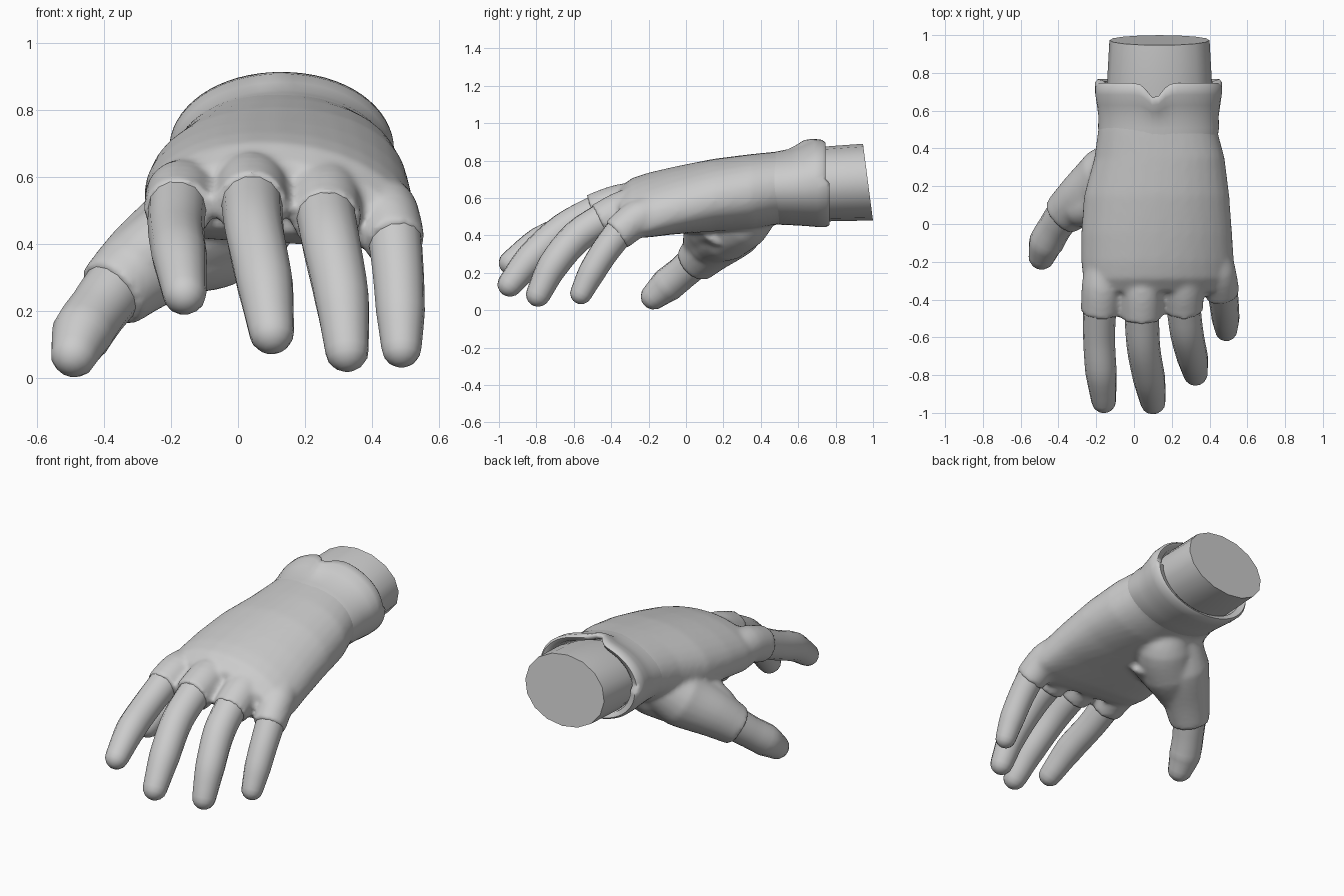
import bpy, bmesh, math
from mathutils import Vector

cube = bpy.data.objects.get("Cube")
if cube:
    bpy.data.objects.remove(cube)

grey = bpy.data.materials.new("plain grey")
grey.use_nodes = True
grey.diffuse_color = (0.6, 0.6, 0.6, 1)
grey.node_tree.nodes["Principled BSDF"].inputs["Base Color"].default_value = (0.6, 0.6, 0.6, 1)


def skin(bm, rings, closed=False):
    """Bridge rings of points; cap both ends or join last ring to first."""
    loops = [[bm.verts.new(p) for p in ring] for ring in rings]
    n = len(loops[0])
    pairs = list(zip(loops, loops[1:]))
    if closed:
        pairs.append((loops[-1], loops[0]))
    faces = []
    for a, b in pairs:
        for i in range(n):
            j = (i + 1) % n
            faces.append(bm.faces.new((a[i], a[j], b[j], b[i])))
    if not closed:
        faces.append(bm.faces.new(loops[0][::-1]))
        faces.append(bm.faces.new(loops[-1]))
    bmesh.ops.recalc_face_normals(bm, faces=faces)


def section(y, xc, zc, a, b, power=2.4, arch=0.0, tilt=0.0, n=32):
    """Rounded cross-section in the xz plane, arched over the back of the hand."""
    ring = []
    for i in range(n):
        t = 2 * math.pi * i / n
        c, s = math.cos(t), math.sin(t)
        dx = a * math.copysign(abs(c) ** (2 / power), c)
        dz = b * math.copysign(abs(s) ** (2 / power), s)
        ring.append(Vector((xc + dx, y, zc + dz - arch * dx * dx - tilt * dx)))
    return ring


def tube(bm, points, radii, round_tip=True, n=14, steps=4):
    """Sweep a circle along a smooth path, optionally with a rounded end."""
    pts = [Vector(p) for p in points]
    ext = [2 * pts[0] - pts[1]] + pts + [2 * pts[-1] - pts[-2]]
    path = []
    for k in range(len(pts) - 1):
        p0, p1, p2, p3 = ext[k:k + 4]
        for s in range(steps):
            t = s / steps
            p = 0.5 * (2 * p1 + (p2 - p0) * t + (2 * p0 - 5 * p1 + 4 * p2 - p3) * t * t
                       + (3 * p1 - p0 - 3 * p2 + p3) * t ** 3)
            path.append((p, radii[k] + (radii[k + 1] - radii[k]) * t))
    path.append((pts[-1], radii[-1]))
    if round_tip:
        end = (pts[-1] - path[-2][0]).normalized()
        for ang in (25, 48, 68, 82):
            u = math.radians(ang)
            path.append((pts[-1] + end * radii[-1] * math.sin(u), radii[-1] * math.cos(u)))
    rings = []
    for k, (p, r) in enumerate(path):
        d = (path[min(k + 1, len(path) - 1)][0] - path[max(k - 1, 0)][0]).normalized()
        side = d.cross(Vector((0, 0, 1))).normalized()
        up = side.cross(d)
        rings.append([p + r * (side * math.cos(2 * math.pi * i / n) + up * math.sin(2 * math.pi * i / n))
                      for i in range(n)])
    skin(bm, rings)


def finish(name, bm, angle=50):
    mesh = bpy.data.meshes.new(name)
    bm.to_mesh(mesh)
    bm.free()
    mesh.materials.append(grey)
    obj = bpy.data.objects.new(name, mesh)
    bpy.context.scene.collection.objects.link(obj)
    bpy.ops.object.select_all(action='DESELECT')
    obj.select_set(True)
    bpy.context.view_layer.objects.active = obj
    bpy.ops.object.shade_smooth_by_angle(angle=math.radians(angle))
    return obj


# Glove: palm, short finger sleeves and thumb root fused into one skin
bm = bmesh.new()
skin(bm, [section(*s) for s in (
    (0.62, 0.13, 0.66, 0.305, 0.20, 2.1),
    (0.50, 0.125, 0.655, 0.315, 0.195, 2.1),
    (0.35, 0.135, 0.635, 0.345, 0.20, 2.2, 0.1),
    (0.15, 0.12, 0.615, 0.385, 0.195, 2.2, 0.2),
    (-0.05, 0.12, 0.59, 0.40, 0.18, 2.3, 0.3, 0.03),
    (-0.20, 0.125, 0.57, 0.405, 0.165, 2.4, 0.4, 0.06),
    (-0.29, 0.13, 0.56, 0.40, 0.145, 2.4, 0.45, 0.08),
    (-0.36, 0.13, 0.54, 0.36, 0.105, 2.4, 0.45, 0.1))])
sleeves = [
    ([(-0.15, -0.16, 0.55), (-0.17, -0.33, 0.545), (-0.18, -0.475, 0.50)], (0.10, 0.108, 0.102)),
    ([(0.04, -0.16, 0.57), (0.04, -0.34, 0.565), (0.04, -0.50, 0.515)], (0.10, 0.112, 0.107)),
    ([(0.26, -0.14, 0.55), (0.26, -0.31, 0.54), (0.265, -0.46, 0.47)], (0.10, 0.109, 0.103)),
    ([(0.40, -0.10, 0.53), (0.44, -0.25, 0.495), (0.47, -0.375, 0.40)], (0.09, 0.10, 0.092)),
    ([(-0.02, 0.36, 0.56), (-0.14, 0.25, 0.44), (-0.27, 0.14, 0.345), (-0.38, 0.045, 0.25)],
     (0.13, 0.165, 0.14, 0.113)),
]
for path, radii in sleeves:
    tube(bm, path, radii, round_tip=False, n=20)
# Mound of the thumb and the web that ties it to the palm
tube(bm, [(0.07, 0.40, 0.58), (0.02, 0.30, 0.49), (-0.10, 0.20, 0.42), (-0.20, 0.14, 0.37)],
     (0.13, 0.165, 0.165, 0.13), n=20)
tube(bm, [(0.05, 0.20, 0.49), (-0.12, 0.13, 0.45), (-0.27, 0.09, 0.37)], (0.15, 0.14, 0.11), n=16)
glove = finish("glove", bm)
remesh = glove.modifiers.new("fuse", 'REMESH')
remesh.mode = 'VOXEL'
remesh.voxel_size = 0.014
remesh.use_smooth_shade = True
smooth = glove.modifiers.new("soften", 'SMOOTH')
smooth.factor = 0.5
smooth.iterations = 9

# Cuff: flared thick band with a notch in the middle of its upper edge
bm = bmesh.new()
rings = []
for y, a, b, lift in ((0.44, 0.31, 0.185, 0), (0.51, 0.320, 0.198, 0), (0.57, 0.318, 0.203, 0.1),
                      (0.64, 0.328, 0.217, 0.5), (0.70, 0.336, 0.232, 0.9), (0.75, 0.336, 0.235, 1),
                      (0.767, 0.322, 0.225, 1), (0.755, 0.285, 0.205, 1), (0.62, 0.265, 0.18, 0.4)):
    ring = section(y, 0.13, 0.655 + 0.025 * lift, a, b, 2.05, n=64)
    for p in ring:
        if p.z > 0.7 and p.y > 0.5:
            p.y -= (p.y - 0.5) * (0.08 + 0.3 * math.exp(-((p.x - 0.11) / 0.05) ** 2))
    rings.append(ring)
skin(bm, rings, closed=True)
finish("cuff", bm, 60)

# Forearm stump with a slanted flat end
bm = bmesh.new()
rings = [section(y, 0.135, z, a, b, 2.05, n=16) for y, z, a, b in (
    (0.52, 0.66, 0.26, 0.17), (0.74, 0.675, 0.278, 0.2), (0.973, 0.685, 0.265, 0.205))]
for p in rings[-1]:
    p.y -= 0.13 * (p.z - 0.685)
skin(bm, rings)
finish("forearm", bm, 45)

# Bare fingers and thumb
fingers = {
    "index_finger": ([(-0.18, -0.42, 0.53), (-0.185, -0.60, 0.445), (-0.175, -0.78, 0.365), (-0.16, -0.935, 0.255)],
                     (0.088, 0.084, 0.083, 0.066)),
    "middle_finger": ([(0.04, -0.45, 0.54), (0.05, -0.65, 0.435), (0.08, -0.82, 0.285), (0.10, -0.94, 0.14)],
                      (0.092, 0.088, 0.085, 0.068)),
    "ring_finger": ([(0.26, -0.42, 0.50), (0.28, -0.58, 0.395), (0.31, -0.71, 0.24), (0.325, -0.79, 0.085)],
                    (0.09, 0.088, 0.082, 0.066)),
    "little_finger": ([(0.465, -0.33, 0.45), (0.478, -0.43, 0.32), (0.485, -0.505, 0.20), (0.488, -0.56, 0.092)],
                      (0.082, 0.077, 0.073, 0.06)),
    "thumb": ([(-0.36, 0.07, 0.28), (-0.42, -0.02, 0.20), (-0.465, -0.10, 0.135), (-0.488, -0.17, 0.075)],
              (0.095, 0.09, 0.092, 0.072)),
}
for name, (path, radii) in fingers.items():
    bm = bmesh.new()
    tube(bm, path, radii)
    finish(name, bm, 70)
